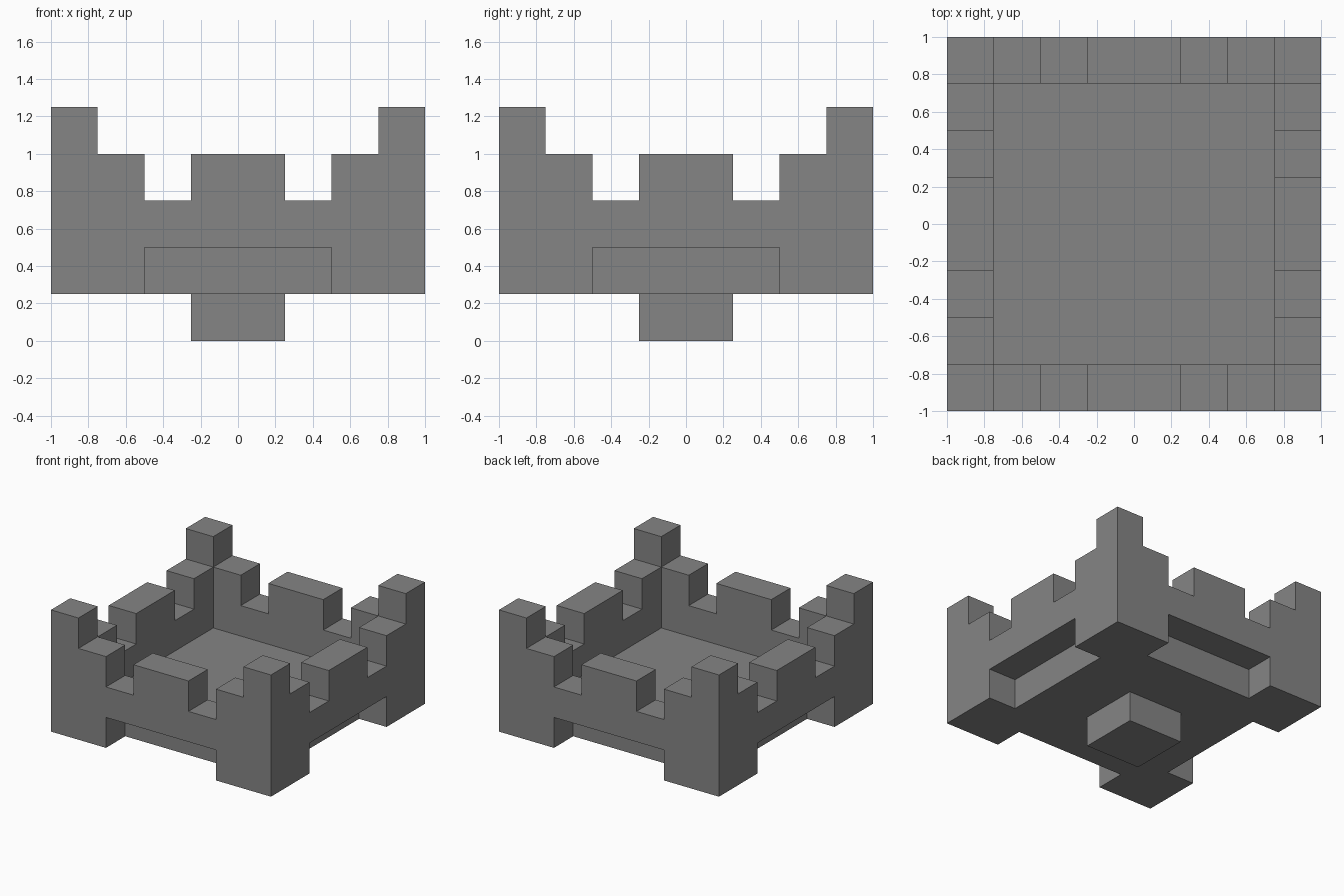
import bpy
import bmesh
from math import pi
from mathutils import Matrix

cube = bpy.data.objects.get("Cube")
if cube:
    bpy.data.objects.remove(cube, do_unlink=True)

U = 0.25  # one block

stone = bpy.data.materials.new("grey stone")
stone.use_nodes = True
GREY = (0.235, 0.235, 0.235, 1)
stone.diffuse_color = GREY
stone.node_tree.nodes["Principled BSDF"].inputs["Base Color"].default_value = GREY


def finish(name, bm):
    bmesh.ops.recalc_face_normals(bm, faces=bm.faces)
    mesh = bpy.data.meshes.new(name)
    bm.to_mesh(mesh)
    bm.free()
    mesh.materials.append(stone)
    obj = bpy.data.objects.new(name, mesh)
    bpy.context.scene.collection.objects.link(obj)
    return obj


def box(name, x, y, width, bottom, top):
    """Square block, measured in units of U."""
    bm = bmesh.new()
    bmesh.ops.create_cube(bm, size=1)
    bmesh.ops.scale(bm, verts=bm.verts, vec=(width * U, width * U, (top - bottom) * U))
    bmesh.ops.translate(bm, verts=bm.verts, vec=(x * U, y * U, (top + bottom) / 2 * U))
    return finish(name, bm)


def wall(name, turn):
    """Battlemented wall with an arch-like notch below, turned about z."""
    half = [(1, 4), (1, 3), (2, 3), (2, 4), (3, 4), (3, 1), (2, 1), (2, 2)]
    outline = half + [(-x, z) for x, z in reversed(half)]
    bm = bmesh.new()
    face = bm.faces.new([bm.verts.new((x * U, -4 * U, z * U)) for x, z in outline])
    grown = bmesh.ops.extrude_face_region(bm, geom=[face], use_keep_orig=True)
    moved = [g for g in grown["geom"] if isinstance(g, bmesh.types.BMVert)]
    bmesh.ops.translate(bm, verts=moved, vec=(0, U, 0))
    bmesh.ops.rotate(bm, verts=bm.verts, cent=(0, 0, 0), matrix=Matrix.Rotation(turn, 3, "Z"))
    return finish(name, bm)


# Battlement walls on the four sides
for i, side in enumerate(("front", "left", "back", "right")):
    wall(side + "_wall", i * pi / 2)

# Tall corner posts
for sx, side in ((1, "left"), (-1, "right")):
    for sy, end in ((-1, "front"), (1, "back")):
        box(f"{end}_{side}_corner_post", sx * 3.5, sy * 3.5, 1, 1, 5)

# Floor and the peg beneath it
box("floor_slab", 0, 0, 6, 1, 2)
box("bottom_peg", 0, 0, 2, 0, 1)
